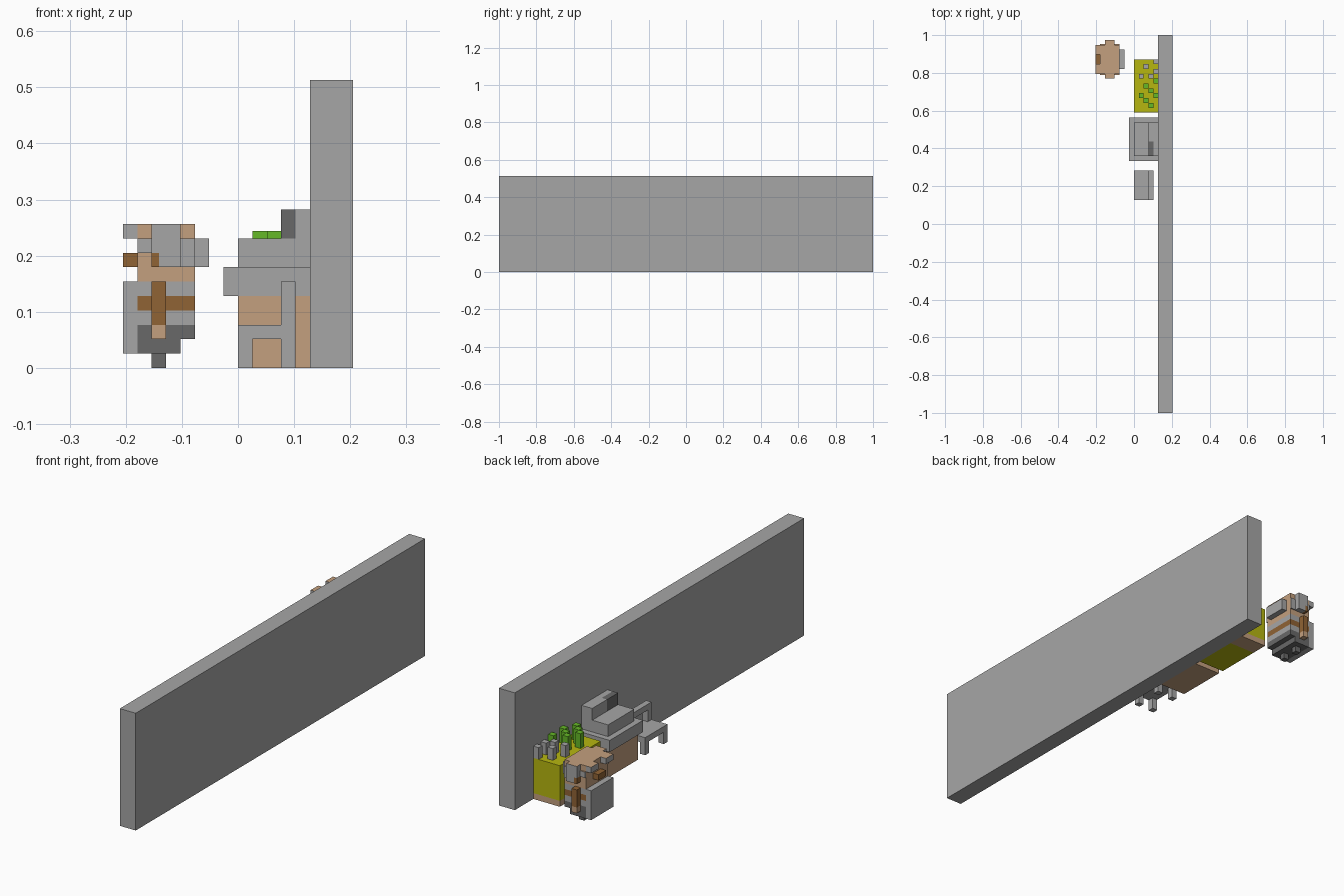
import bpy

U = 1 / 39  # size of one block

old = bpy.data.objects.get("Cube")
if old:
    bpy.data.objects.remove(old, do_unlink=True)


def material(name, rgb):
    m = bpy.data.materials.new(name)
    m.use_nodes = True
    m.diffuse_color = (*rgb, 1)
    m.node_tree.nodes["Principled BSDF"].inputs["Base Color"].default_value = (*rgb, 1)
    return m


GREY = material("stone grey", (0.38, 0.38, 0.38))
DARK = material("dark grey", (0.14, 0.14, 0.14))
TAN = material("tan", (0.55, 0.35, 0.21))
BROWN = material("dark brown", (0.28, 0.125, 0.035))
YELLOW = material("olive yellow", (0.47, 0.47, 0.005))
GREEN = material("leaf green", (0.13, 0.48, 0.02))


def boxes(name, mat, *ranges, top=None):
    """One object from boxes (x0, x1, y0, y1, z0, z1) in block units."""
    verts, faces = [], []
    for x0, x1, y0, y1, z0, z1 in ranges:
        n = len(verts)
        verts += [(x * U, y * U, z * U) for z in (z0, z1)
                  for x, y in ((x0, y0), (x1, y0), (x1, y1), (x0, y1))]
        faces += [[n + i for i in f] for f in
                  ((3, 2, 1, 0), (4, 5, 6, 7), (0, 1, 5, 4),
                   (1, 2, 6, 5), (2, 3, 7, 6), (3, 0, 4, 7))]
    me = bpy.data.meshes.new(name)
    me.from_pydata(verts, [], faces)
    me.materials.append(mat)
    if top:  # upward faces take a second colour
        me.materials.append(top)
        for p in me.polygons:
            p.material_index = int(p.normal.z > 0.5)
    ob = bpy.data.objects.new(name, me)
    bpy.context.collection.objects.link(ob)
    return ob


def pair(x0, x1, y0, y1, z0, z1, c=34):
    """A box and its mirror image across y = c."""
    return [(x0, x1, y0, y1, z0, z1), (x0, x1, 2 * c - y1, 2 * c - y0, z0, z1)]


# Long wall
boxes("wall", GREY, (5, 8, -39, 39, 0, 20))

# Chair
boxes("chair_seat", GREY, (0, 4, 5, 11, 2, 3))
boxes("chair_legs", GREY, *pair(0, 1, 5, 6, 0, 2, 8), *pair(3, 4, 5, 6, 0, 2, 8))
boxes("chair_back", GREY, *pair(3, 4, 5, 6, 3, 5, 8), (3, 4, 5, 11, 5, 6))

# Cabinet with a stepped machine on its worktop
boxes("cabinet", TAN, (0, 5, 13, 22, 0, 5))
boxes("worktop", GREY, (-1, 5, 13, 22, 5, 7))
boxes("machine_base", GREY, (0, 5, 14, 21, 7, 9))
boxes("machine_back", GREY, (4, 5, 14, 21, 9, 11), (3, 4, 17, 21, 9, 11))
boxes("machine_screen", DARK, (3, 4, 14, 17, 9, 11))

# Planter with rows of stalks
boxes("planter", YELLOW, (0, 5, 23, 34, 1, 7), (0, 5, 23, 31, 0, 1))
boxes("planter_foot", TAN, (0, 5, 31, 34, 0, 1))
grey_spots = [(1, 30), (2, 32), (3, 30), (4, 33), (4, 31)]
green_spots = [(4, 29), (2, 28), (3, 27), (4, 26), (1, 26), (2, 25), (3, 24)]
boxes("grey_stalks", GREY, *[(x, x + 1, y, y + 1, 7, 9) for x, y in grey_spots])
boxes("green_stalks", GREEN, *[(x, x + 1, y, y + 1, 7, 9.5) for x, y in green_spots])

# Bearded figure: body
boxes("feet", DARK, *pair(-6, -5, 32, 33, 0, 1))
boxes("trousers", DARK, (-7, -4, 31, 37, 1, 2), (-7, -3, 31, 37, 2, 3))
boxes("torso", GREY, (-7, -3, 31, 37, 3, 4), (-7, -3, 31, 37, 5, 6))
boxes("belt", BROWN, (-7, -3, 31, 37, 4, 5))
boxes("beard", GREY, (-8, -7, 31, 37, 1, 6))
boxes("arms", BROWN, *pair(-6, -5, 30, 31, 3, 6))
boxes("hands", TAN, *pair(-6, -5, 30, 31, 2, 3))

# Figure: head
boxes("head", TAN, (-7, -3, 31, 37, 6, 10))
boxes("nose", BROWN, (-8, -7, 33, 35, 7, 8))
boxes("brows", GREY, *pair(-8, -7, 31, 33, 9, 10), top=TAN)
boxes("side_hair", GREY, *pair(-6, -4, 30, 31, 8, 10), *pair(-5.5, -4, 30, 31, 7, 8),
      *pair(-7, -6, 30.8, 31, 8, 9), *pair(-4, -3, 30.8, 31, 7, 9), top=TAN)
boxes("ears", BROWN, *pair(-6, -5.5, 30, 31, 7, 8))
boxes("back_hair", GREY, (-3, -2, 32, 36, 7, 9))
